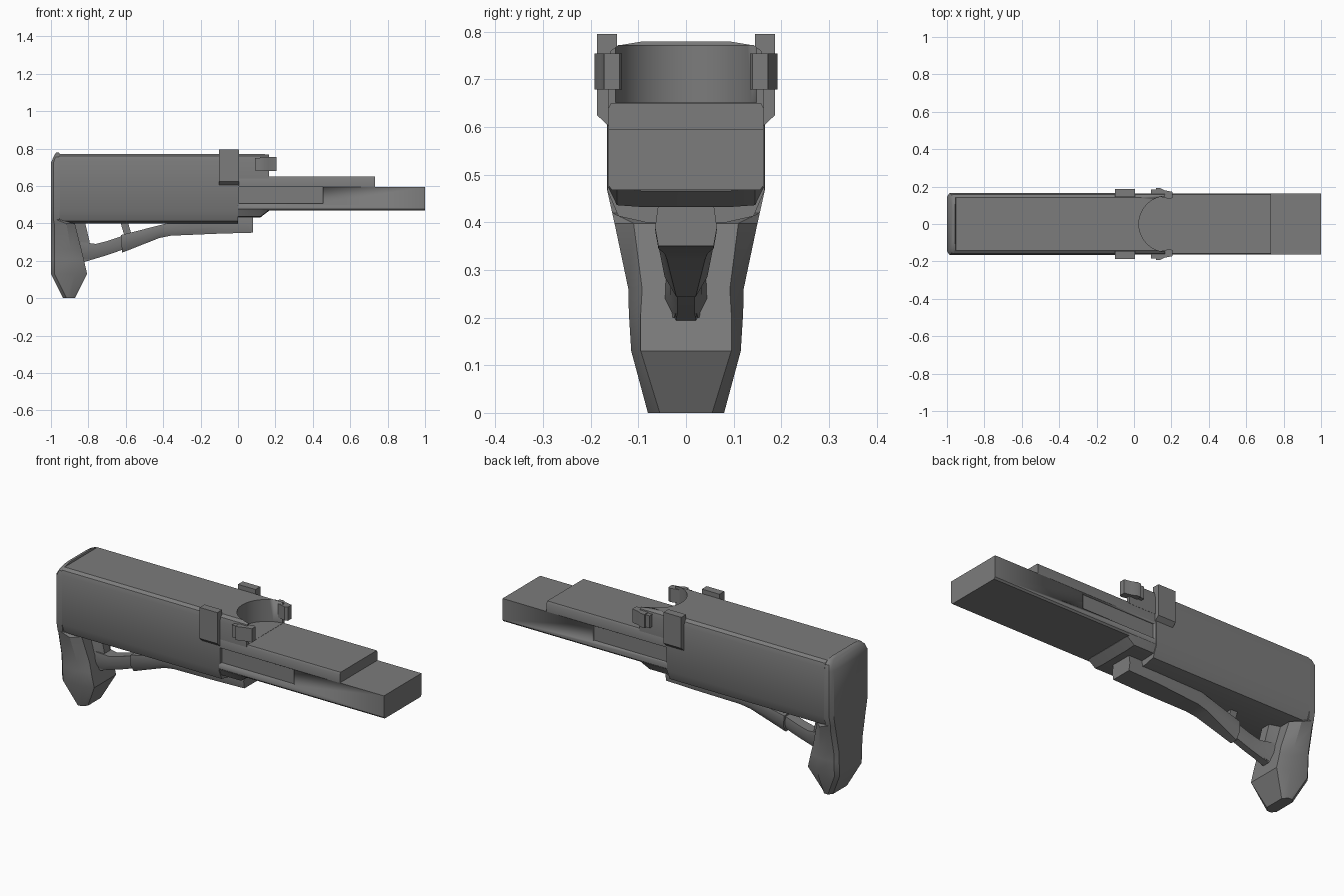
import bpy, bmesh, math

if "Cube" in bpy.data.objects:
    bpy.data.objects.remove(bpy.data.objects["Cube"])

grey = bpy.data.materials.new("dark grey polymer")
grey.diffuse_color = (0.2, 0.2, 0.2, 1)
grey.use_nodes = True
grey.node_tree.nodes["Principled BSDF"].inputs["Base Color"].default_value = grey.diffuse_color


def finish(name, bm, angle=30):
    bmesh.ops.recalc_face_normals(bm, faces=bm.faces)
    me = bpy.data.meshes.new(name)
    bm.to_mesh(me)
    bm.free()
    me.materials.append(grey)
    ob = bpy.data.objects.new(name, me)
    bpy.context.collection.objects.link(ob)
    bpy.ops.object.select_all(action='DESELECT')
    ob.select_set(True)
    bpy.context.view_layer.objects.active = ob
    bpy.ops.object.shade_smooth_by_angle(angle=math.radians(angle))
    return ob


def loft(name, rings, angle=30):
    """Skin a list of equally long closed rings and cap both ends."""
    bm = bmesh.new()
    vs = [[bm.verts.new(p) for p in r] for r in rings]
    n = len(rings[0])
    for a, b in zip(vs, vs[1:]):
        for i in range(n):
            j = (i + 1) % n
            bm.faces.new((a[i], a[j], b[j], b[i]))
    bm.faces.new(vs[0])
    bm.faces.new(vs[-1])
    return finish(name, bm, angle)


def mirrored(half):
    """Half outline (y, z) from bottom to top, completed on the other side."""
    return half + [(-y, z) for y, z in reversed(half)]


def extrude_x(name, half, x0, x1):
    return loft(name, [[(x, y, z) for y, z in mirrored(half)] for x in (x0, x1)])


def cut(target, cutter):
    cutter.hide_render = True
    cutter.hide_viewport = True
    m = target.modifiers.new("cut", 'BOOLEAN')
    m.object = cutter
    m.solver = 'EXACT'


# Main body with bevelled underside and softened top corners
extrude_x("main_body", [(0.085, 0.40), (0.142, 0.413), (0.165, 0.467), (0.165, 0.735),
                        (0.158, 0.760), (0.142, 0.772)], -0.957, 0.0)

# Keel below the front of the body, sloping up to the rail
loft("keel", [[(x, y, z) for y, z in mirrored([(0.09, b), (0.145, b + 0.004), (0.164, 0.475)])]
              for x, b in ((-0.02, 0.432), (0.12, 0.432), (0.165, 0.466))])

# Front cheeks hollowed by a round barrel-shaped seat
cheeks = extrude_x("front_cheeks", [(0.164, 0.64), (0.164, 0.735), (0.158, 0.760),
                                    (0.142, 0.772)], -0.01, 0.167)
ring = [(0.175 + 0.149 * math.cos(i * math.tau / 48), 0.149 * math.sin(i * math.tau / 48))
        for i in range(48)]
cut(cheeks, loft("round_seat_cutter", [[(x, y, z) for x, y in ring] for z in (0.652, 0.9)]))
nose = loft("body_seat_cutter", [[(x, y, z) for x, y in ring] for z in (0.652, 0.9)])
cut(bpy.data.objects["main_body"], nose)

# Long lower rail with a shallow pocket on each side
rail = extrude_x("lower_rail", [(0.155, 0.468), (0.163, 0.477), (0.163, 0.595)], -0.01, 1.0)
# Upper deck
extrude_x("upper_deck", [(0.163, 0.594), (0.163, 0.640), (0.157, 0.651)], -0.01, 0.733)
for s in (-1, 1):
    y0, y1 = s * 0.147, s * 0.25
    cut(rail, loft("pocket_cutter", [[(x, y0, 0.506), (x, y1, 0.506), (x, y1, 0.593),
                                      (x, y0, 0.593)] for x in (0.005, 0.455)]))

# Butt plate with toe: levels of (z, back x, front x, back half width, front half width)
levels = [(0.0, -0.935, -0.872, 0.080, 0.055), (0.13, -1.0, -0.807, 0.115, 0.095),
          (0.21, -1.0, -0.825, 0.120, 0.095), (0.26, -1.0, -0.837, 0.121, 0.092),
          (0.398, -1.0, -0.872, 0.150, 0.110), (0.42, -1.0, -0.955, 0.155, 0.155),
          (0.47, -1.0, -0.953, 0.166, 0.166), (0.725, -1.0, -0.953, 0.166, 0.166),
          (0.755, -0.986, -0.953, 0.155, 0.158), (0.772, -0.977, -0.953, 0.130, 0.138),
          (0.780, -0.970, -0.957, 0.085, 0.090)]
rings = []
for z, xb, xf, wb, wf in levels:
    c = min(0.018, (xf - xb) * 0.3)
    half = [(xb, wb - 0.02), (xb + c, wb), (xf - (xf - xb) * 0.35, max(wb, wf)), (xf, wf)]
    rings.append([(x, -w, z) for x, w in half] + [(x, w, z) for x, w in reversed(half)])
loft("butt_plate", rings)


def strut(name, stations):
    """Tapered beam; each station is x_top, z_top, x_low, z_low, top and low half widths."""
    out = []
    for xt, zt, xl, zl, wt, wl in stations:
        xm, zm = xt + (xl - xt) * 0.55, zt + (zl - zt) * 0.55
        h = [(xl, wl, zl), (xm, wt, zm), (xt, wt * 0.9, zt)]
        out.append(h + [(x, -y, z) for x, y, z in reversed(h)])
    return loft(name, out, 40)


# Underslung brace: thick front beam, thin rear neck, small post and rear gusset
strut("brace_beam", [(0.08, 0.436, 0.08, 0.350, 0.065, 0.058),
                     (-0.10, 0.436, -0.10, 0.345, 0.065, 0.058),
                     (-0.36, 0.405, -0.36, 0.334, 0.062, 0.045),
                     (-0.43, 0.387, -0.42, 0.322, 0.058, 0.040),
                     (-0.625, 0.338, -0.62, 0.243, 0.045, 0.020)])
strut("brace_neck", [(-0.58, 0.345, -0.58, 0.272, 0.032, 0.018),
                     (-0.70, 0.305, -0.70, 0.230, 0.032, 0.018),
                     (-0.76, 0.290, -0.76, 0.212, 0.034, 0.018),
                     (-0.84, 0.300, -0.84, 0.188, 0.045, 0.022)])
strut("brace_gusset", [(-0.90, 0.41, -0.90, 0.20, 0.060, 0.060),
                       (-0.818, 0.405, -0.815, 0.20, 0.030, 0.025),
                       (-0.795, 0.310, -0.785, 0.21, 0.028, 0.022)])
loft("brace_post", [[(x + dx, y, z) for dx, y in ((-0.02, -0.02), (0.02, -0.02),
                                                  (0.02, 0.02), (-0.02, 0.02))]
                    for x, z in ((-0.61, 0.41), (-0.583, 0.32))])

for s, side in ((-1, "near"), (1, "far")):
    # Upright lug on the side of the body
    lug = [(0.160, 0.600), (0.187, 0.625), (0.187, 0.795), (0.145, 0.795), (0.145, 0.676)]
    loft("lug_" + side, [[(x, s * y, z) for y, z in lug] for x in (-0.102, 0.005)])
    # Hooked clip at the cheek tip, with a thinner tab behind it
    clip = [(0.118, 0.150), (0.118, 0.192), (0.140, 0.192), (0.165, 0.180), (0.205, 0.172),
            (0.205, 0.140), (0.190, 0.134), (0.165, 0.140)]
    loft("clip_" + side, [[(x, s * y, z) for x, y in clip] for z in (0.679, 0.754)])
    tab = [(0.092, 0.150), (0.092, 0.184), (0.122, 0.184), (0.122, 0.150)]
    loft("clip_tab_" + side, [[(x, s * y, z) for x, y in tab] for z in (0.683, 0.750)])
